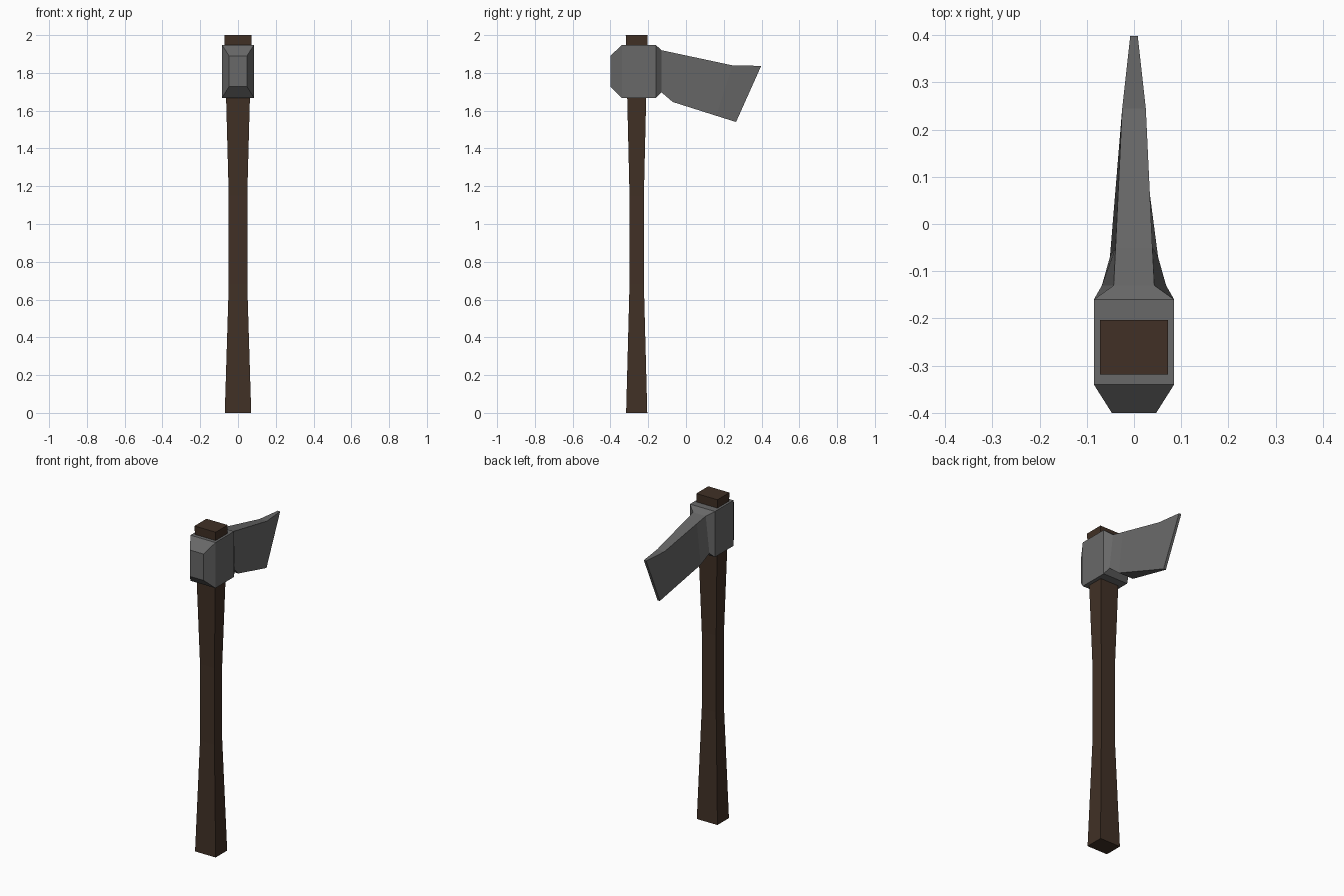
import bpy, bmesh

if "Cube" in bpy.data.objects:
    bpy.data.objects.remove(bpy.data.objects["Cube"])


def material(name, rgb):
    m = bpy.data.materials.new(name)
    m.diffuse_color = (*rgb, 1)
    m.use_nodes = True
    m.node_tree.nodes["Principled BSDF"].inputs["Base Color"].default_value = m.diffuse_color
    return m


def loft(name, rings, mat):
    """Skin a list of four-cornered rings into a closed, flat-shaded solid."""
    bm = bmesh.new()
    loops = [[bm.verts.new(p) for p in ring] for ring in rings]
    for a, b in zip(loops, loops[1:]):
        for i in range(4):
            j = (i + 1) % 4
            bm.faces.new((a[i], a[j], b[j], b[i]))
    bm.faces.new(loops[0])
    bm.faces.new(loops[-1])
    bmesh.ops.recalc_face_normals(bm, faces=bm.faces)
    mesh = bpy.data.meshes.new(name)
    bm.to_mesh(mesh)
    bm.free()
    mesh.materials.append(mat)
    obj = bpy.data.objects.new(name, mesh)
    bpy.context.collection.objects.link(obj)
    return obj


wood = material("dark wood", (0.052, 0.030, 0.019))
steel = material("grey steel", (0.138, 0.138, 0.138))

# Handle: rectangular shaft with a narrower waist (z, half width x, half depth y)
Y = -0.261
handle = [(0, 0.070, 0.056), (0.68, 0.049, 0.038),
          (1.15, 0.049, 0.038), (2.0, 0.072, 0.058)]
loft("handle", [[(-x, Y - y, z), (x, Y - y, z), (x, Y + y, z), (-x, Y + y, z)]
                for z, x, y in handle], wood)

# Axe head: sections from poll to cutting edge, as (y, z, half width) top and bottom
head = [((-0.40, 1.89, 0.047), (-0.40, 1.728, 0.047)),
        ((-0.34, 1.948, 0.085), (-0.34, 1.668, 0.085)),
        ((-0.16, 1.948, 0.085), (-0.16, 1.668, 0.085)),
        ((-0.13, 1.92, 0.043), (-0.13, 1.697, 0.068)),
        ((-0.05, 1.903, 0.039), (-0.07, 1.646, 0.051)),
        ((0.245, 1.84, 0.025), (0.16, 1.573, 0.021)),
        ((0.398, 1.837, 0.008), (0.265, 1.54, 0.008))]
loft("axe_head", [[(-tx, ty, tz), (tx, ty, tz), (bx, by, bz), (-bx, by, bz)]
                  for (ty, tz, tx), (by, bz, bx) in head], steel)
